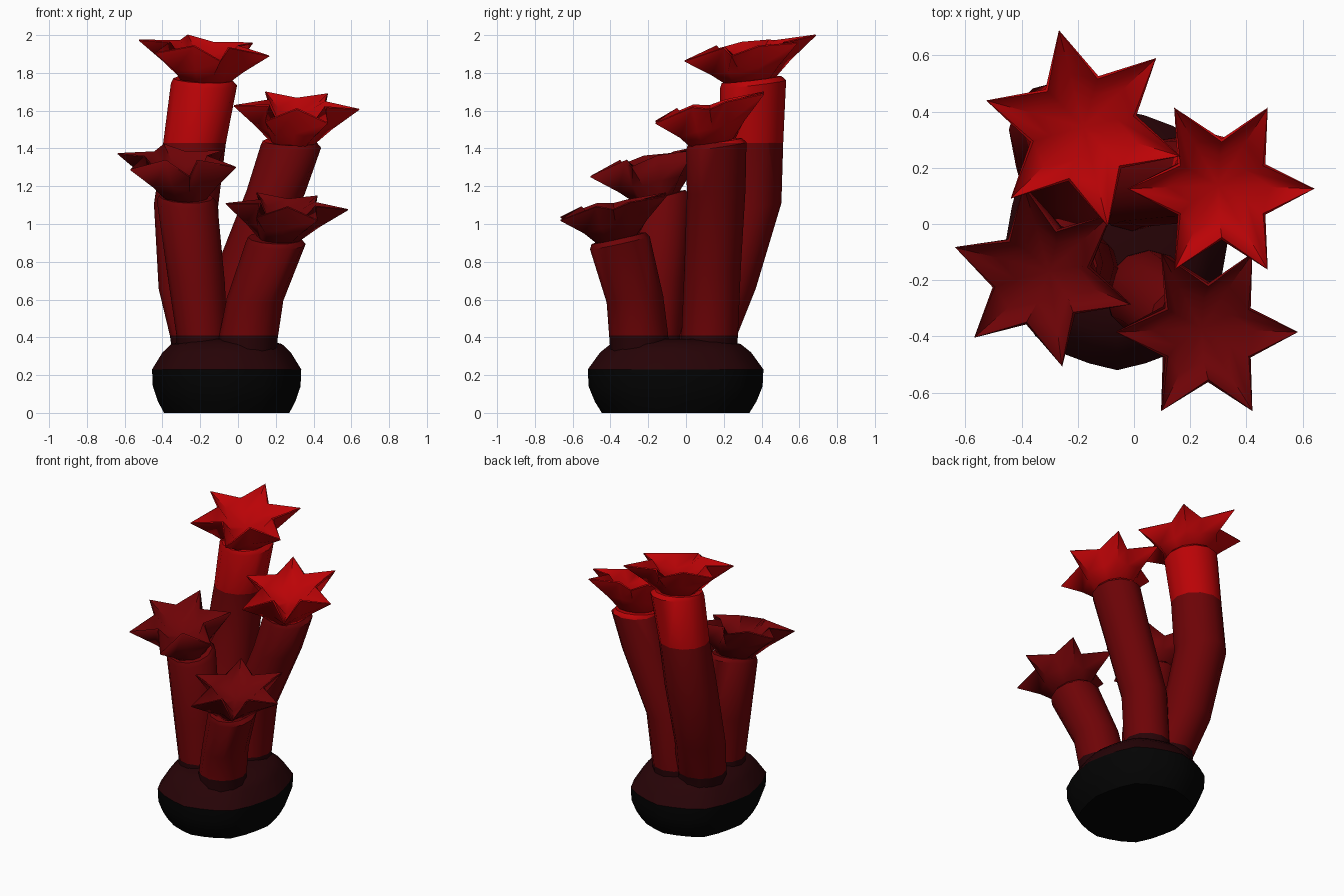
import bpy, bmesh, math
from mathutils import Vector

if "Cube" in bpy.data.objects:
    bpy.data.objects.remove(bpy.data.objects["Cube"])

# Colours change with height: (upper limit, name, colour)
BANDS = [(0.23, "black", (0.001, 0.001, 0.001)),
         (0.41, "dark_brown_red", (0.02, 0.001, 0.002)),
         (1.43, "deep_red", (0.155, 0.001, 0.002)),
         (9.0, "bright_red", (0.50, 0.001, 0.002))]
MATS = []
for _, name, col in BANDS:
    m = bpy.data.materials.new(name)
    m.diffuse_color = (*col, 1)
    m.use_nodes = True
    m.node_tree.nodes["Principled BSDF"].inputs["Base Color"].default_value = m.diffuse_color
    MATS.append(m)


def finish(name, bm, angle, fixed=None):
    """Cut at the colour heights, assign colours, smooth."""
    if fixed is None:
        for limit, _, _ in BANDS[:-1]:
            bmesh.ops.bisect_plane(bm, geom=bm.verts[:] + bm.edges[:] + bm.faces[:],
                                   plane_co=(0, 0, limit), plane_no=(0, 0, 1))
    bmesh.ops.recalc_face_normals(bm, faces=bm.faces[:])
    for f in bm.faces:
        z = f.calc_center_median().z
        f.material_index = fixed if fixed is not None else next(
            i for i, b in enumerate(BANDS) if z < b[0])
    me = bpy.data.meshes.new(name)
    bm.to_mesh(me)
    bm.free()
    for m in MATS:
        me.materials.append(m)
    ob = bpy.data.objects.new(name, me)
    bpy.context.collection.objects.link(ob)
    bpy.ops.object.select_all(action='DESELECT')
    ob.select_set(True)
    bpy.context.view_layer.objects.active = ob
    bpy.ops.object.shade_smooth_by_angle(angle=math.radians(angle))


def loft(rings, end=None, start=True):
    """Join rings of points; close the start flat and the end flat or to a point."""
    bm = bmesh.new()
    loops = [[bm.verts.new(p) for p in r] for r in rings]
    n = len(loops[0])
    for a, b in zip(loops, loops[1:]):
        for i in range(n):
            j = (i + 1) % n
            bm.faces.new((a[i], a[j], b[j], b[i]))
    if start:
        bm.faces.new(loops[0][::-1])
    if end is None:
        bm.faces.new(loops[-1])
    else:
        tip = bm.verts.new(end)
        for i in range(n):
            bm.faces.new((loops[-1][i], loops[-1][(i + 1) % n], tip))
    return bm


def tube(name, path, tilt):
    """Bent tube through (x, y, z, radius) points with a rounded, tilted lip."""
    rings = []
    x, y, z, r = path[-1]
    path = path + [(x - 0.005, y - 0.008, z + 0.025, r * 0.9),
                   (x, y - 0.01, z + 0.025, r * 0.6)]
    for k, (cx, cy, cz, r) in enumerate(path):
        t = tilt if k >= len(path) - 3 else tilt * 0.5
        rings.append([])
        for i in range(12):
            a = 2 * math.pi * i / 12
            dx, dy = r * math.cos(a), r * math.sin(a)
            rings[-1].append((cx + dx, cy + dy, cz + t * dy - 0.04 * dx))
    finish(name, loft(rings, start=False), 45)


def flower(name, root, centre, R, turn, tilt, mat):
    """Six-pointed cupped star; the notches stand above the petal ridges.
    Rows: (tip height, notch height, tip radius, notch radius, notch tilt change)."""
    rows = [(0.0, 0.0, 0.34, 0.34, 0.0), (0.42, 0.45, 0.60, 0.48, -0.03),
            (0.97, 1.08, 1.0, 0.54, -0.11), (1.0, 1.11, 0.99, 0.51, -0.11),
            (0.74, 0.68, 0.55, 0.34, -0.08)]
    root, centre = Vector(root), Vector(centre)
    rings = []
    for ht, hn, rt, rn, dt in rows:
        rings.append([])
        for i in range(12):
            a = math.radians(turn + 30 * i)
            c = root.lerp(centre, hn if i % 2 else ht)
            r = R * (rn if i % 2 else rt)
            ty = tilt[1] + (dt if i % 2 else 0)
            dx, dy = r * math.cos(a), r * math.sin(a)
            rings[-1].append((c.x + dx, c.y + dy, c.z + ty * dy + tilt[0] * dx))
    finish(name, loft(rings, root.lerp(centre, 0.5)), 60, mat)


# Lumpy rock base
rings = []
for z, s in [(0, 0.84), (0.06, 0.92), (0.14, 0.99), (0.23, 1.0), (0.32, 0.86),
             (0.365, 0.74), (0.39, 0.5)]:
    rings.append([])
    for i in range(24):
        a = 2 * math.pi * i / 24
        k = s * (1 + 0.022 * (1 - math.cos(4 * a)) + 0.02 * (math.cos(8 * a) - 1))
        rings[-1].append((-0.06 + 0.395 * k * math.cos(a), -0.055 + 0.465 * k * math.sin(a), z))
finish("rock_base", loft(rings), 50)

# Four bent tubes
tube("tall_back_tube", [(-0.19, 0.10, 0.33, 0.16), (-0.20, 0.11, 0.40, 0.16),
     (-0.255, 0.205, 0.65, 0.165), (-0.275, 0.335, 1.10, 0.17),
     (-0.23, 0.35, 1.43, 0.165), (-0.18, 0.355, 1.74, 0.175)], 0.12)
tube("right_back_tube", [(-0.01, 0.12, 0.33, 0.15), (-0.005, 0.125, 0.40, 0.15),
     (0.03, 0.14, 0.75, 0.15), (0.20, 0.16, 1.17, 0.155), (0.28, 0.16, 1.41, 0.16)], 0.14)
tube("left_front_tube", [(-0.19, -0.16, 0.33, 0.135), (-0.19, -0.16, 0.40, 0.135),
     (-0.22, -0.15, 0.70, 0.15), (-0.27, -0.14, 1.12, 0.16)], 0.24)
tube("right_front_tube", [(0.05, -0.245, 0.33, 0.155), (0.055, -0.25, 0.40, 0.155),
     (0.09, -0.27, 0.60, 0.15), (0.20, -0.35, 0.90, 0.158)], 0.22)

# Star flowers
flower("tall_back_flower", (-0.18, 0.35, 1.75), (-0.18, 0.34, 1.935), 0.36, -16, (-0.07, 0.18), 3)
flower("right_back_flower", (0.29, 0.15, 1.425), (0.31, 0.125, 1.62), 0.333, 0, (-0.03, 0.27), 3)
flower("left_front_flower", (-0.28, -0.15, 1.135), (-0.325, -0.185, 1.34), 0.33, -18, (-0.03, 0.26), 2)
flower("right_front_flower", (0.22, -0.36, 0.92), (0.26, -0.385, 1.095), 0.325, 0, (-0.05, 0.23), 2)
